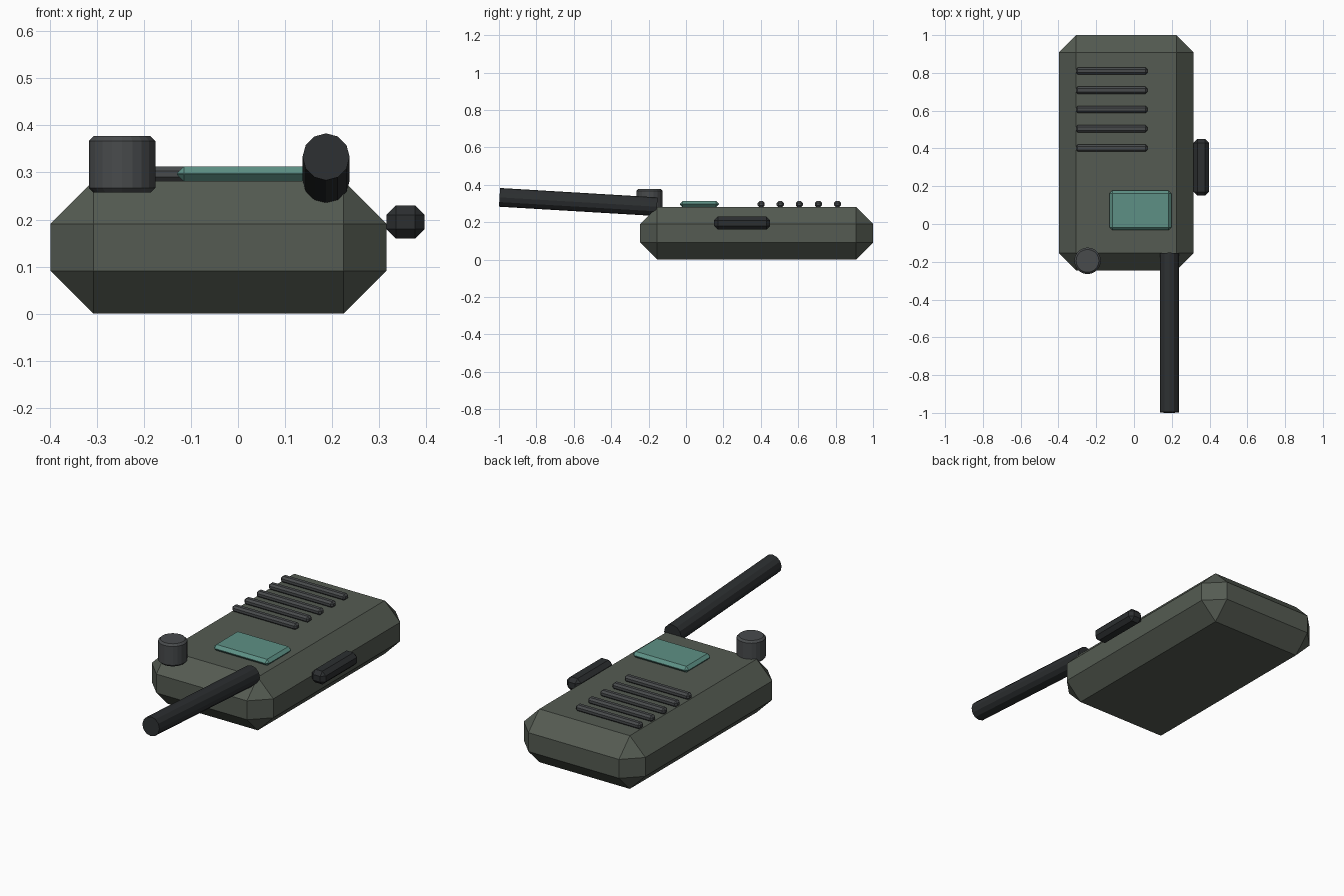
import bpy, math
from mathutils import Vector

if "Cube" in bpy.data.objects:
    bpy.data.objects.remove(bpy.data.objects["Cube"])


def material(name, rgb):
    m = bpy.data.materials.new(name)
    m.diffuse_color = (*rgb, 1)
    m.use_nodes = True
    m.node_tree.nodes["Principled BSDF"].inputs["Base Color"].default_value = m.diffuse_color
    return m


OLIVE = material("olive_shell", (0.09, 0.105, 0.085))
BLACK = material("black_rubber", (0.025, 0.028, 0.03))
GREY = material("dark_grey", (0.065, 0.07, 0.073))
TEAL = material("screen_teal", (0.11, 0.28, 0.235))


def finish(obj, name, mat, bevel=0):
    obj.name = name
    obj.data.materials.append(mat)
    if bevel:
        mod = obj.modifiers.new("chamfer", 'BEVEL')
        mod.width, mod.segments = bevel, 1
        mod.limit_method = 'ANGLE'
        mod.angle_limit = math.radians(40)
    return obj


def box(name, lo, hi, bevel, mat):
    lo, hi = Vector(lo), Vector(hi)
    bpy.ops.mesh.primitive_cube_add(size=1, location=(lo + hi) / 2)
    obj = bpy.context.object
    obj.scale = hi - lo
    bpy.ops.object.transform_apply(location=False, rotation=False, scale=True)
    return finish(obj, name, mat, bevel)


def rod(name, start, end, radius, sides, mat, bevel=0):
    start, end = Vector(start), Vector(end)
    axis = end - start
    bpy.ops.mesh.primitive_cylinder_add(vertices=sides, radius=radius, depth=axis.length,
                                        location=(start + end) / 2)
    obj = bpy.context.object
    obj.rotation_euler = axis.to_track_quat('Z', 'Y').to_euler()
    return finish(obj, name, mat, bevel)


# Chamfered shell
box("body", (-0.398, -0.245, 0), (0.315, 1.0, 0.282), 0.091, OLIVE)

# Display window on the face
box("screen", (-0.13, -0.033, 0.28), (0.198, 0.177, 0.313), 0.0155, TEAL)

# Speaker grille bars
for i in range(5):
    y = 0.402 + i * 0.102
    box(f"grille_bar_{i + 1}", (-0.308, y - 0.019, 0.28), (0.071, y + 0.019, 0.313), 0.01, GREY)

# Push-to-talk button on the side
box("side_button", (0.315, 0.15, 0.16), (0.396, 0.45, 0.23), 0.02, BLACK)

# Control knob and slightly tilted antenna
rod("knob", (-0.246, -0.195, 0.257), (-0.246, -0.195, 0.377), 0.0705, 20, GREY, 0.01)
rod("antenna", (0.187, -0.155, 0.283), (0.187, -0.997, 0.333), 0.05, 12, BLACK)
